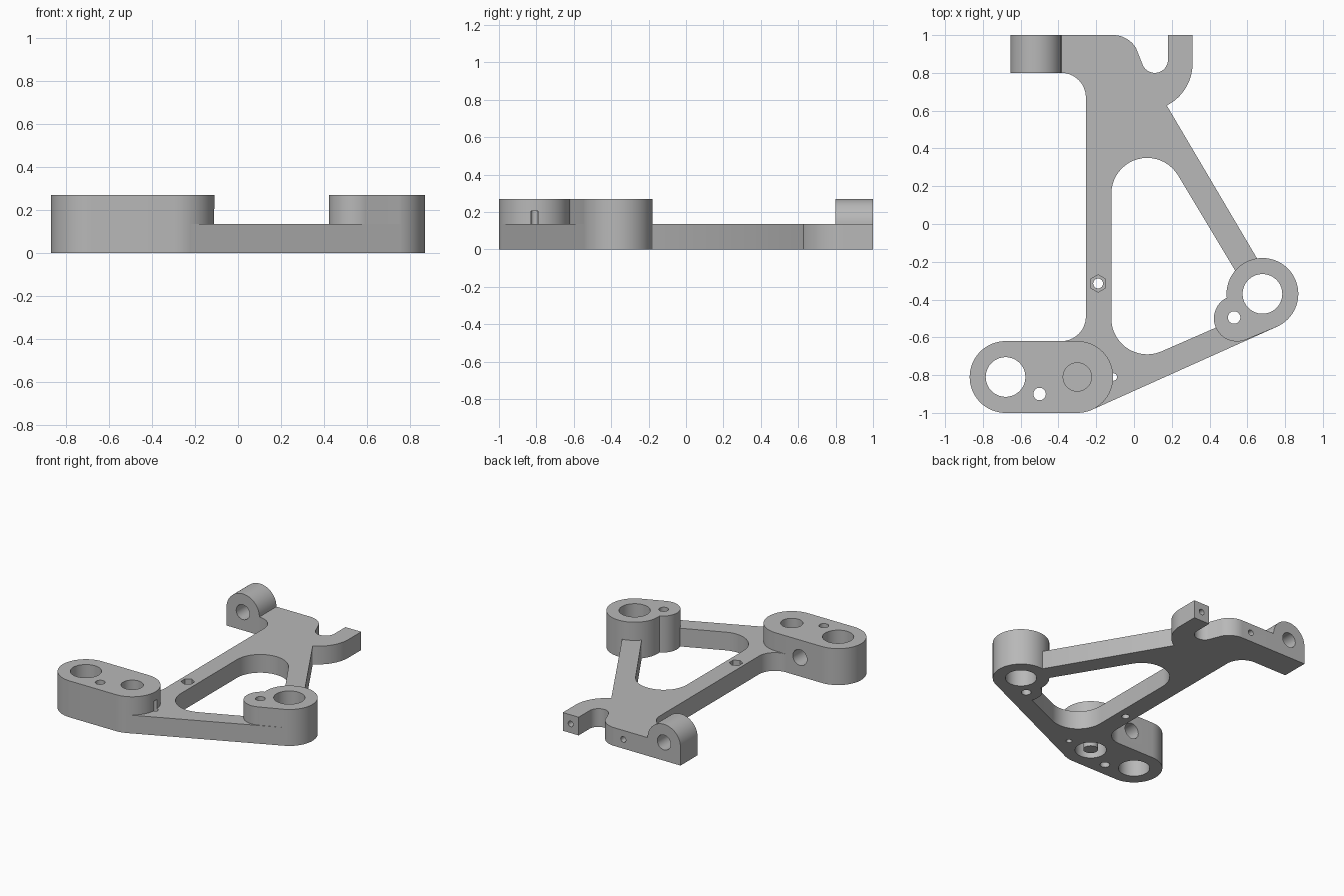
import bpy, bmesh, math
from mathutils import Matrix, Vector

cube = bpy.data.objects.get("Cube")
if cube:
    bpy.data.objects.remove(cube, do_unlink=True)

PLATE, TALL = 0.135, 0.27      # plate and boss heights
BOSS, BORE, PIN = 0.19, 0.105, 0.033
LEFT, MID, RIGHT, LOBE = (-0.68, -0.81), (-0.3, -0.81), (0.68, -0.37), (0.545, -0.5)
TAN = -65.8                    # direction square to the sloping front edge

grey = bpy.data.materials.new("machined_grey")
grey.use_nodes = True
grey.diffuse_color = (0.48, 0.48, 0.48, 1)
grey.node_tree.nodes["Principled BSDF"].inputs["Base Color"].default_value = (0.48, 0.48, 0.48, 1)


def arc(c, r, a, b, n=20):
    """Points along an arc from angle a to b in degrees."""
    angles = [math.radians(a + (b - a) * i / n) for i in range(n + 1)]
    return [(c[0] + r * math.cos(t), c[1] + r * math.sin(t)) for t in angles]


def circle(c, r, n=64):
    return arc(c, r, 0, 360 - 360 / n, n - 1)


def prism(name, points, low, high, along_y=False):
    """Extrude an outline upwards, or an (x, z) outline along y."""
    bm = bmesh.new()
    face = bm.faces.new([bm.verts.new((x, y, low)) for x, y in points])
    top = bmesh.ops.extrude_face_region(bm, geom=[face])["geom"]
    verts = [v for v in top if isinstance(v, bmesh.types.BMVert)]
    bmesh.ops.translate(bm, verts=verts, vec=Vector((0, 0, high - low)))
    if along_y:
        swap = Matrix(((1, 0, 0, 0), (0, 0, 1, 0), (0, 1, 0, 0), (0, 0, 0, 1)))
        bmesh.ops.transform(bm, matrix=swap, verts=bm.verts)
    bmesh.ops.recalc_face_normals(bm, faces=bm.faces)
    mesh = bpy.data.meshes.new(name)
    bm.to_mesh(mesh)
    bm.free()
    mesh.materials.append(grey)
    obj = bpy.data.objects.new(name, mesh)
    bpy.context.collection.objects.link(obj)
    return obj


def combine(body, tool, operation):
    """Boolean the tool into the body, then discard the tool."""
    tool.hide_render = True
    mod = body.modifiers.new("combine", 'BOOLEAN')
    mod.operation, mod.solver, mod.object = operation, 'EXACT', tool
    bpy.context.view_layer.objects.active = body
    bpy.ops.object.modifier_apply(modifier=mod.name)
    bpy.data.objects.remove(tool, do_unlink=True)


# Flat frame with the lug foot, the open hook and the two arms
outline = ([(-0.655, 1.0)]
           + [(-0.655, 0.8)] + arc((-0.385, 0.67), 0.13, 90, 0)
           + arc((-0.385, -0.49), 0.13, 0, -90)
           + [(-0.385, -0.81), MID]
           + arc(MID, BOSS, TAN, TAN, 1)[:1]
           + arc(RIGHT, BOSS, TAN, TAN, 1)[:1]
           + [RIGHT, (0.65, -0.18)]
           + arc((0.06, 0.85), 0.25, -63, 0)
           + [(0.31, 1.0), (0.18, 1.0)]
           + arc((0.11, 0.87), 0.07, 0, -150)
           + arc((-0.11, 0.86), 0.14, 30, 90))
bracket = prism("pivot_bracket", outline, 0, PLATE)

# Rounded triangular window
window = (arc((0.07, 0.16), BOSS, 180, 31)
          + [(0.535, -0.245), (0.6, -0.35), (0.6, -0.476)]
          + arc((0.07, -0.5), BOSS, -66.3, -180))
combine(bracket, prism("window_cut", window, -0.1, TALL), 'DIFFERENCE')

# Raised bosses and upright lug
long_boss = arc(LEFT, BOSS, 90, 270, 32) + arc(MID, BOSS, -90, 90, 32)
combine(bracket, prism("long_boss", long_boss, 0, TALL), 'UNION')
combine(bracket, prism("round_boss", circle(RIGHT, BOSS), 0, TALL), 'UNION')
combine(bracket, prism("boss_lobe", circle(LOBE, 0.122), 0, TALL), 'UNION')
web = [LOBE, arc(LOBE, 0.122, TAN, TAN, 1)[0], arc(RIGHT, BOSS, TAN, TAN, 1)[0], RIGHT]
combine(bracket, prism("boss_web", web, 0, TALL), 'UNION')
lug = [(-0.655, 0), (-0.385, 0)] + arc((-0.52, 0.135), 0.135, 0, 180, 32)
combine(bracket, prism("lug", lug, 0.8, 1.0, along_y=True), 'UNION')

# Vertical bores, pin holes, blind pocket and nut recess
upright_cuts = [
    ("left_bore", LEFT, BORE, -0.1, 0.4, 64),
    ("right_bore", RIGHT, BORE, -0.1, 0.4, 64),
    ("left_pin", (-0.5, -0.9), PIN, -0.1, 0.4, 32),
    ("right_pin", (0.53, -0.495), PIN, -0.1, 0.4, 32),
    ("top_pocket", MID, 0.075, 0.17, 0.4, 64),
    ("bottom_pocket", MID, BORE, -0.1, 0.12, 64),
    ("edge_pin", (-0.11, -0.81), 0.02, -0.1, 0.205, 24),
    ("screw_hole", (-0.19, -0.315), 0.026, -0.1, 0.4, 32),
]
for name, centre, radius, low, high, sides in upright_cuts:
    combine(bracket, prism(name, circle(centre, radius, sides), low, high), 'DIFFERENCE')
nut = arc((-0.19, -0.315), 0.046, 30, 330, 5)
combine(bracket, prism("nut_recess", nut, 0.085, 0.4), 'DIFFERENCE')

# Holes drilled from the back
back_cuts = [
    ("lug_hole", (-0.52, 0.135), 0.055, 0.7, 1.1),
    ("bar_hole", (-0.186, 0.068), 0.021, 0.8, 1.1),
    ("hook_hole", (0.245, 0.068), 0.021, 0.85, 1.1),
    ("boss_side_hole", (-0.5, 0.14), 0.058, -0.76, -0.55),
]
for name, centre, radius, low, high in back_cuts:
    combine(bracket, prism(name, circle(centre, radius, 32), low, high, along_y=True), 'DIFFERENCE')

# Centre post in the bottom pocket
combine(bracket, prism("pocket_post", circle(MID, 0.05, 48), 0.005, 0.14), 'UNION')

bpy.ops.object.select_all(action='DESELECT')
bracket.select_set(True)
bpy.context.view_layer.objects.active = bracket
bpy.ops.object.shade_smooth_by_angle(angle=math.radians(30))
